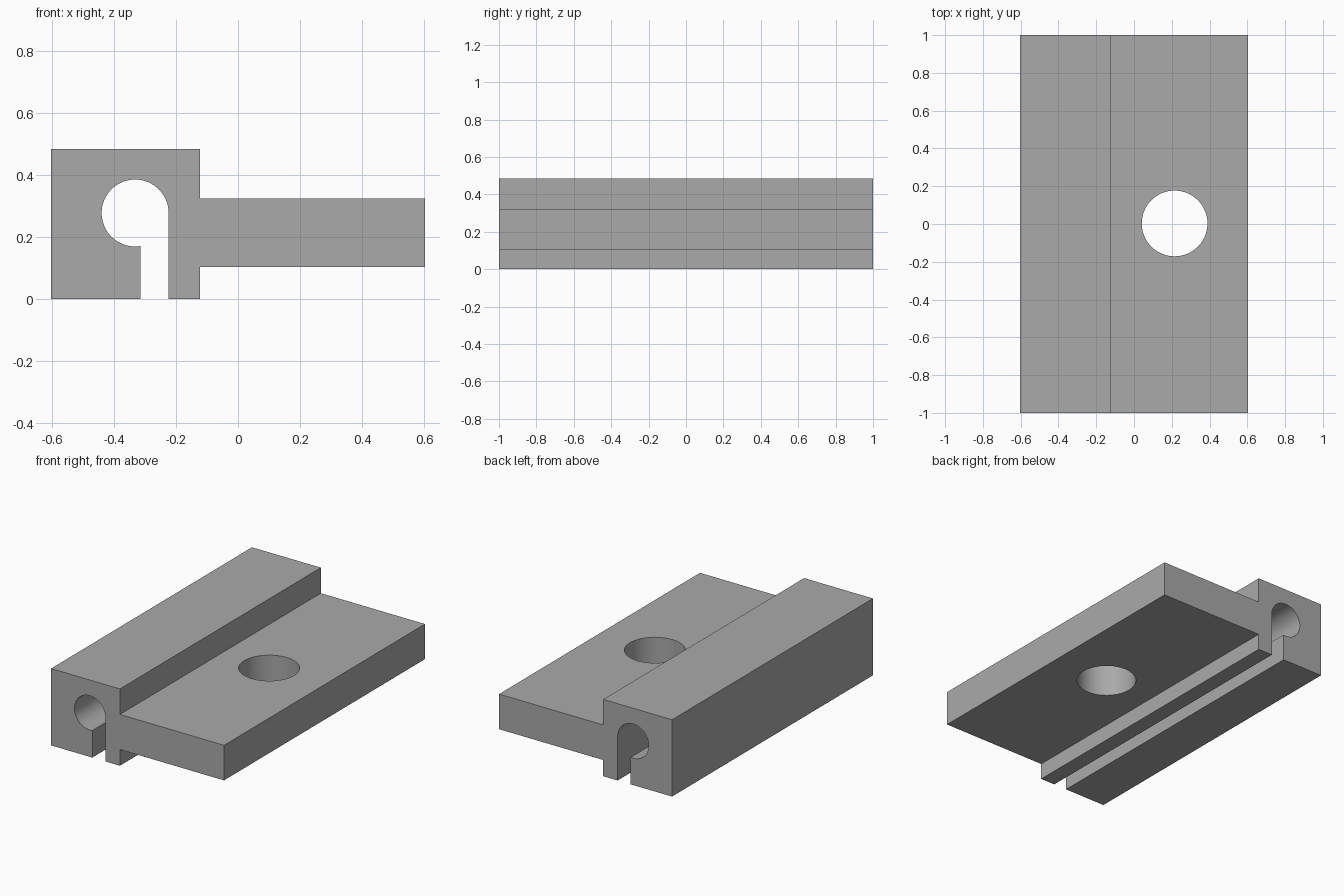
import bpy, bmesh, math

cube = bpy.data.objects.get("Cube")
if cube:
    bpy.data.objects.remove(cube, do_unlink=True)

grey = bpy.data.materials.new("plain_grey")
grey.use_nodes = True
grey.diffuse_color = (0.4, 0.4, 0.4, 1)
grey.node_tree.nodes["Principled BSDF"].inputs["Base Color"].default_value = (0.4, 0.4, 0.4, 1)


def extrude_profile(name, points, length):
    """Extrude an (x, z) outline along y, centred on y = 0."""
    bm = bmesh.new()
    face = bm.faces.new([bm.verts.new((x, -length / 2, z)) for x, z in points])
    grown = bmesh.ops.extrude_face_region(bm, geom=[face])["geom"]
    verts = [g for g in grown if isinstance(g, bmesh.types.BMVert)]
    bmesh.ops.translate(bm, verts=verts, vec=(0, length, 0))
    bmesh.ops.recalc_face_normals(bm, faces=bm.faces)
    mesh = bpy.data.meshes.new(name)
    bm.to_mesh(mesh)
    bm.free()
    obj = bpy.data.objects.new(name, mesh)
    bpy.context.collection.objects.link(obj)
    mesh.materials.append(grey)
    return obj


# Round bore, open downwards through a slot flush with its right side
bore_x, bore_z, radius = -0.332, 0.277, 0.108
slot_left = -0.315
start = -math.acos((slot_left - bore_x) / radius)
steps = 56
bore = []
for i in range(steps + 1):
    a = start + (-2 * math.pi - start) * i / steps
    bore.append((bore_x + radius * math.cos(a), bore_z + radius * math.sin(a)))

# Clamp block with side flange, as one outline
outline = [(-0.603, 0), (slot_left, 0)] + bore + [
    (bore_x + radius, 0), (-0.123, 0), (-0.123, 0.102), (0.603, 0.102),
    (0.603, 0.323), (-0.123, 0.323), (-0.123, 0.484), (-0.603, 0.484)]
bracket = extrude_profile("slotted_bracket", outline, 2)

# Mounting hole through the flange
bpy.ops.mesh.primitive_cylinder_add(vertices=64, radius=0.174, depth=1,
                                    location=(0.215, 0.003, 0.2))
cutter = bpy.context.object
cutter.name = "mounting_hole_cutter"
cutter.data.materials.append(grey)
hole = bracket.modifiers.new("mounting_hole", 'BOOLEAN')
hole.operation = 'DIFFERENCE'
hole.solver = 'EXACT'
hole.object = cutter

# Bake the cut, then drop the cutter and smooth the round walls
bpy.context.view_layer.objects.active = bracket
bpy.ops.object.select_all(action='DESELECT')
bracket.select_set(True)
bpy.ops.object.modifier_apply(modifier=hole.name)
bpy.data.objects.remove(cutter, do_unlink=True)
bpy.ops.object.shade_smooth_by_angle(angle=math.radians(30))
